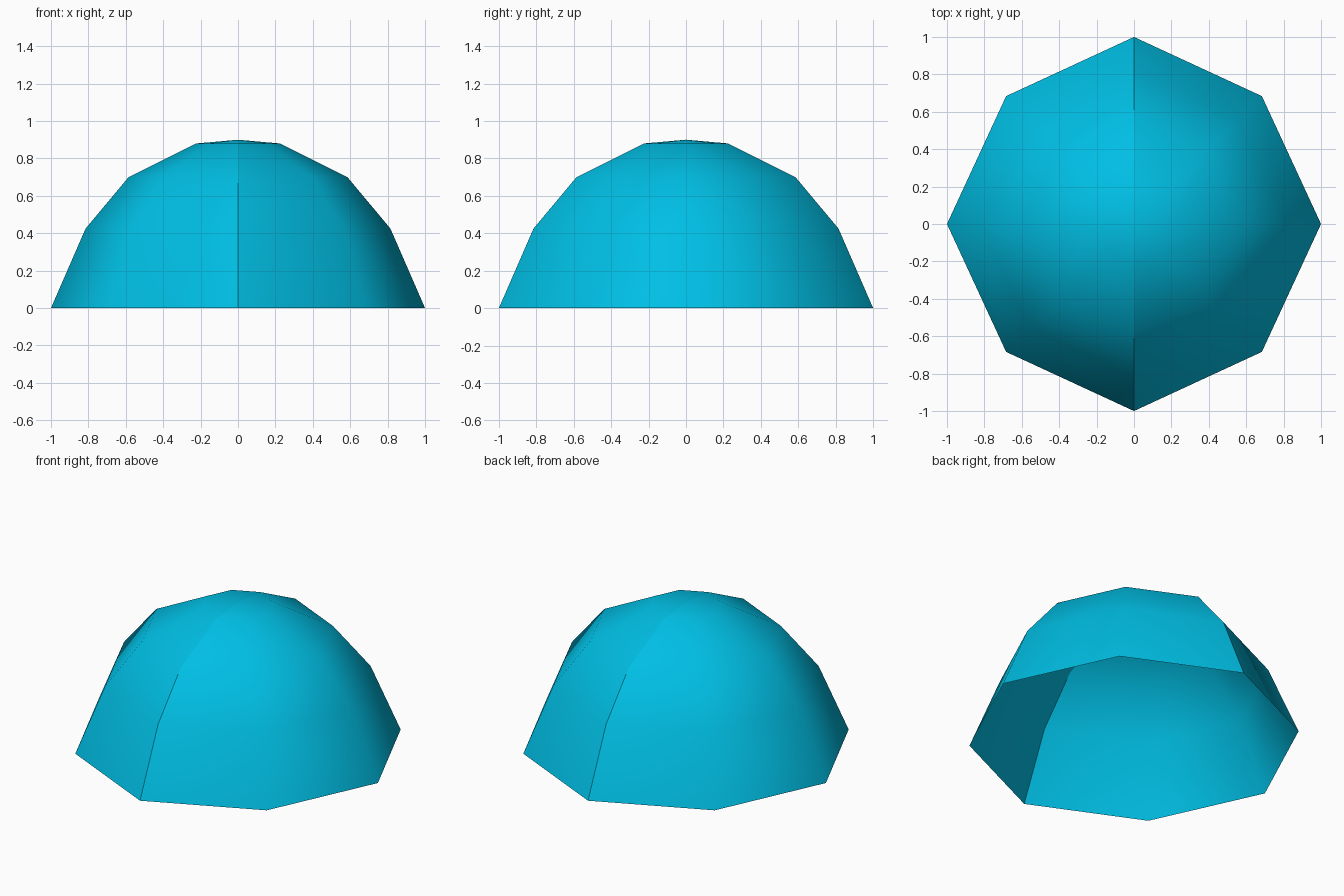
import bpy, bmesh
from math import sin, cos, pi

if "Cube" in bpy.data.objects:
    bpy.data.objects.remove(bpy.data.objects["Cube"])

# Wall profile: (radius, height) from ground to crown
PROFILE = [(1.0, 0), (0.815, 0.425), (0.585, 0.70), (0.225, 0.88), (0, 0.90)]

fabric = bpy.data.materials.new("blue_fabric")
fabric.diffuse_color = (0.0, 0.52, 0.78, 1)
fabric.use_nodes = True
fabric.node_tree.nodes["Principled BSDF"].inputs["Base Color"].default_value = fabric.diffuse_color


def half_dome(name, side):
    """Half of an octagonal dome as a thin smooth sheet."""
    bm = bmesh.new()
    rows = []
    for r, z in PROFILE[:-1]:
        row = []
        for i in range(5):
            a = -pi / 2 + i * pi / 4
            k = r * (0.967 if i % 2 else 1.0)
            row.append(bm.verts.new((side * k * cos(a), k * sin(a), z)))
        rows.append(row)
    rows.append([bm.verts.new((0, 0, PROFILE[-1][1]))] * 5)
    for low, high in zip(rows, rows[1:]):
        for i in range(4):
            ring = [low[i], low[i + 1], high[i + 1], high[i]]
            # The sheet faces inward
            f = bm.faces.new(list(dict.fromkeys(ring[::-side])))
            f.smooth = True
    mesh = bpy.data.meshes.new(name)
    bm.to_mesh(mesh)
    bm.free()
    mesh.materials.append(fabric)
    bpy.context.collection.objects.link(bpy.data.objects.new(name, mesh))


half_dome("right_half_dome", 1)
half_dome("left_half_dome", -1)
